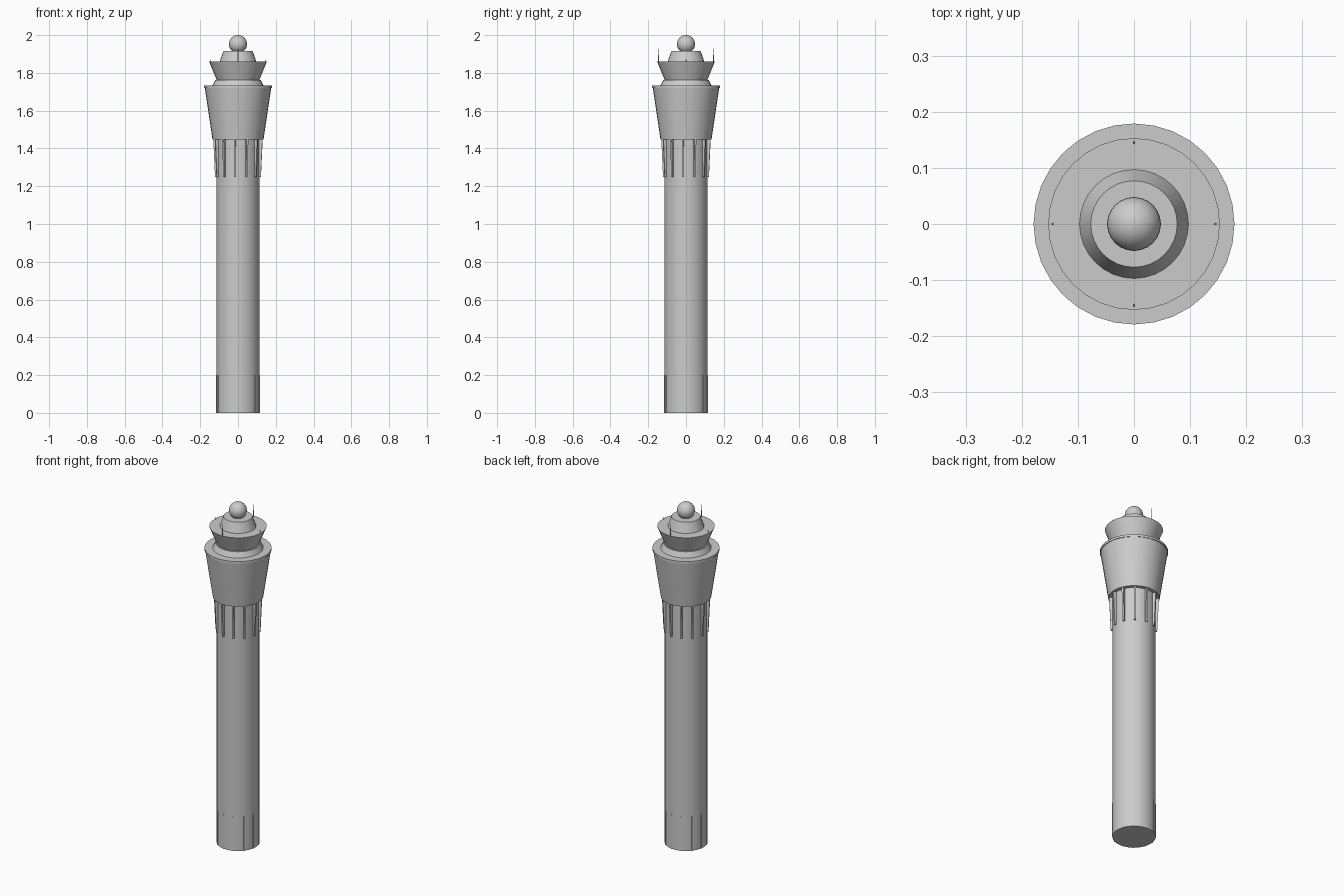
import bpy, bmesh, math
from mathutils import Matrix, Vector

if "Cube" in bpy.data.objects:
    bpy.data.objects.remove(bpy.data.objects["Cube"])

grey = bpy.data.materials.new("plain grey")
grey.diffuse_color = (0.6, 0.6, 0.6, 1)
grey.use_nodes = True
grey.node_tree.nodes["Principled BSDF"].inputs["Base Color"].default_value = grey.diffuse_color


def finish(bm, name, smooth=True):
    bmesh.ops.recalc_face_normals(bm, faces=bm.faces)
    me = bpy.data.meshes.new(name)
    bm.to_mesh(me)
    bm.free()
    ob = bpy.data.objects.new(name, me)
    bpy.context.collection.objects.link(ob)
    me.materials.append(grey)
    if smooth:
        bpy.ops.object.select_all(action='DESELECT')
        ob.select_set(True)
        bpy.context.view_layer.objects.active = ob
        bpy.ops.object.shade_smooth_by_angle(angle=math.radians(35))
    return ob


def frustum(name, r0, r1, z0, z1, sides=32):
    bm = bmesh.new()
    bmesh.ops.create_cone(bm, cap_ends=True, segments=sides, radius1=r0, radius2=r1,
                          depth=z1 - z0, matrix=Matrix.Translation((0, 0, (z0 + z1) / 2)))
    return finish(bm, name)


def ribs(name, z0, z1, out0, out1, inner, width, count, offset):
    """Ring of thin upright ribs whose outer edge runs from out0 up to out1."""
    bm = bmesh.new()
    for i in range(count):
        rot = Matrix.Rotation(math.radians(offset + 360 * i / count), 4, 'Z')
        ring = []
        for z, out in ((z0, out0), (z1, out1)):
            ring.append([bm.verts.new(rot @ Vector((x, y, z))) for x, y in
                         ((inner, -width / 2), (out, -width / 2),
                          (out, width / 2), (inner, width / 2))])
        lo, hi = ring
        bm.faces.new(lo)
        bm.faces.new(hi)
        for k in range(4):
            n = (k + 1) % 4
            bm.faces.new((lo[k], lo[n], hi[n], hi[k]))
    return finish(bm, name, False)


# Shaft and its ribs
frustum("shaft", 0.114, 0.114, 0, 1.46)
ribs("base_ribs", 0, 0.2, 0.116, 0.116, 0.105, 0.008, 12, 22.5)
ribs("collar_ribs", 1.25, 1.447, 0.122, 0.131, 0.105, 0.01, 12, 22.5)

# Flared head with a thin rim
frustum("flared_head", 0.135, 0.176, 1.447, 1.722)
frustum("head_rim", 0.179, 0.179, 1.72, 1.733)

# Stacked crown
frustum("neck_ring", 0.135, 0.12, 1.733, 1.763)
frustum("crown_bowl", 0.113, 0.153, 1.763, 1.86)
frustum("crown_cap", 0.097, 0.077, 1.86, 1.917)

# Four fine needles on the crown edge
for i in range(4):
    a = math.pi / 2 * i
    top = 1.928 if i % 2 else 1.872
    bm = bmesh.new()
    bmesh.ops.create_cone(bm, cap_ends=True, segments=6, radius1=0.0025, radius2=0.0015, depth=top - 1.85,
                          matrix=Matrix.Translation((0.145 * math.cos(a), 0.145 * math.sin(a), (top + 1.85) / 2)))
    finish(bm, "crown_needle")

# Ball finial
bm = bmesh.new()
bmesh.ops.create_uvsphere(bm, u_segments=24, v_segments=16, radius=0.048,
                          matrix=Matrix.Translation((0, 0, 1.952)))
finish(bm, "ball_finial")
